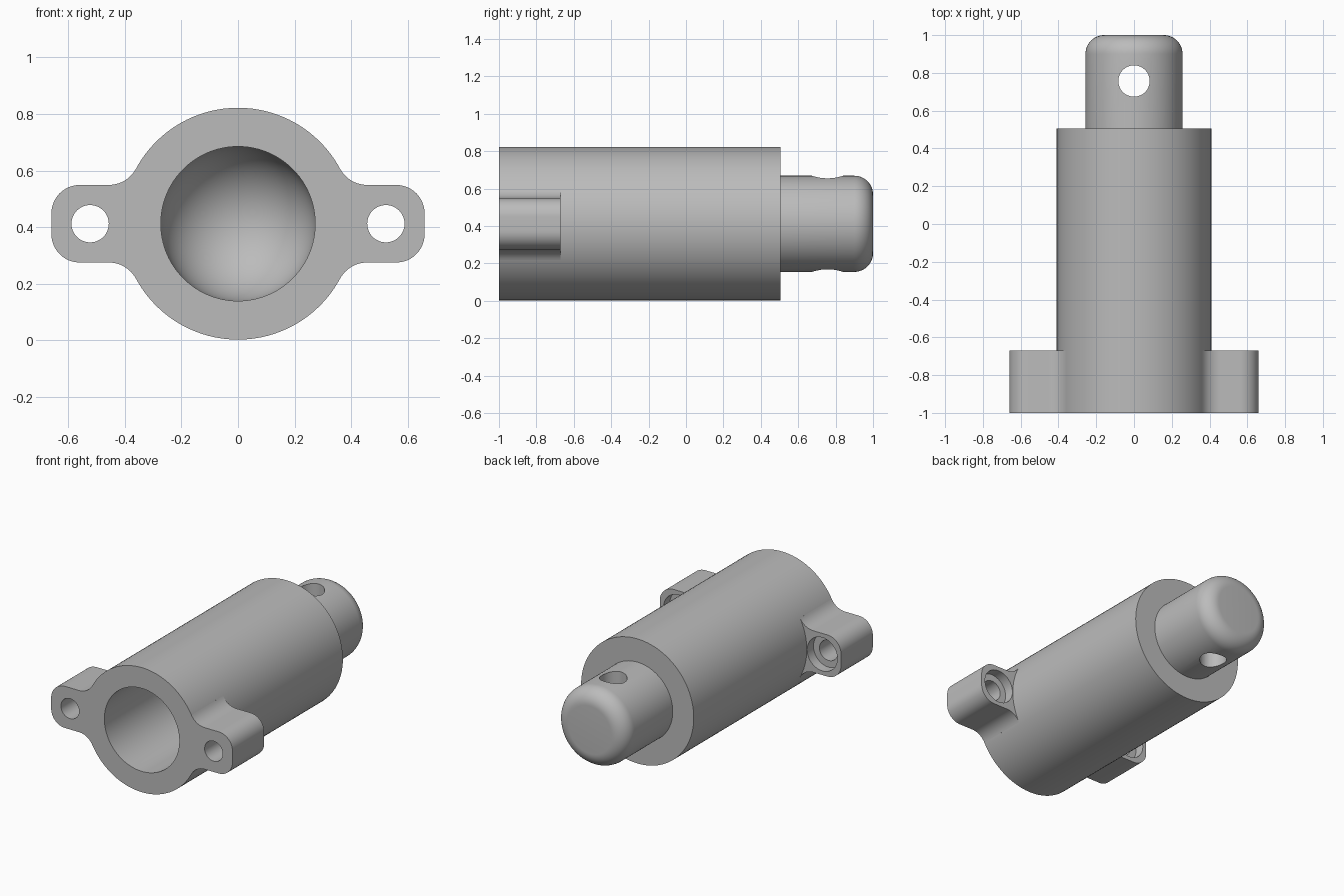
import bpy, bmesh
from math import sin, cos, pi, sqrt, radians
from mathutils import Vector, Matrix

old = bpy.data.objects.get("Cube")
if old:
    bpy.data.objects.remove(old, do_unlink=True)

AXIS_Z = 0.412      # height of the main axis
R_BODY, R_BORE, R_ROD = 0.41, 0.273, 0.257
EAR_X, EAR_H, EAR_END, EAR_BACK = 0.523, 0.137, 0.66, -0.67

grey = bpy.data.materials.new("plain grey")
grey.use_nodes = True
grey.diffuse_color = (0.5, 0.5, 0.5, 1)
grey.node_tree.nodes["Principled BSDF"].inputs["Base Color"].default_value = (0.5, 0.5, 0.5, 1)


def arc(cx, cy, r, a0, a1, n=12):
    """Points on an arc, angles in degrees."""
    angles = [radians(a0 + (a1 - a0) * i / n) for i in range(n + 1)]
    return [(cx + r * cos(a), cy + r * sin(a)) for a in angles]


def finish(name, bm):
    bmesh.ops.recalc_face_normals(bm, faces=bm.faces)
    mesh = bpy.data.meshes.new(name)
    bm.to_mesh(mesh)
    bm.free()
    mesh.materials.append(grey)
    obj = bpy.data.objects.new(name, mesh)
    bpy.context.collection.objects.link(obj)
    return obj


def lathe(name, profile, steps=96):
    """Revolve (radius, y) points about the main axis."""
    bm = bmesh.new()
    verts = [bm.verts.new((r, y, AXIS_Z)) for r, y in profile]
    edges = [bm.edges.new(pair) for pair in zip(verts, verts[1:])]
    bmesh.ops.spin(bm, geom=verts + edges, cent=(0, 0, AXIS_Z), axis=(0, 1, 0),
                   angle=2 * pi, steps=steps)
    bmesh.ops.remove_doubles(bm, verts=bm.verts, dist=1e-4)
    return finish(name, bm)


def ear(name, side):
    """Lug with rounded corners and fillets running into the barrel."""
    fillet, corner = 0.11, 0.1
    zc = EAR_H + fillet
    xc = sqrt((R_BODY + fillet) ** 2 - zc ** 2)
    touch = math_angle = Vector((-xc, -zc)).angle_signed(Vector((1, 0)))
    start = touch * 180 / pi % 360
    upper = [(0.33, 0.18)] + arc(xc, zc, fillet, start, 270)
    upper += arc(EAR_END - corner, EAR_H - corner, corner, 90, 0)
    outline = upper + [(x, -z) for x, z in reversed(upper)]
    bm = bmesh.new()
    face = bm.faces.new([bm.verts.new((side * x, -1, AXIS_Z + z)) for x, z in outline])
    new = bmesh.ops.extrude_face_region(bm, geom=[face])["geom"]
    moved = [v for v in new if isinstance(v, bmesh.types.BMVert)]
    bmesh.ops.translate(bm, verts=moved, vec=(0, EAR_BACK + 1, 0))
    return finish(name, bm)


def cylinder(name, radius, centre, length, along_y=True):
    bm = bmesh.new()
    turn = Matrix.Rotation(pi / 2, 4, 'X') if along_y else Matrix()
    bmesh.ops.create_cone(bm, cap_ends=True, segments=48, radius1=radius, radius2=radius,
                          depth=length, matrix=Matrix.Translation(centre) @ turn)
    obj = finish(name, bm)
    obj.hide_render = True
    return obj


def combine(target, other, operation):
    mod = target.modifiers.new(operation.lower(), 'BOOLEAN')
    mod.operation, mod.solver, mod.object = operation, 'EXACT', other
    bpy.context.view_layer.objects.active = target
    bpy.ops.object.modifier_apply(modifier=mod.name)
    bpy.data.objects.remove(other, do_unlink=True)


# Barrel with domed blind bore and rounded rod end
profile = [(0, 1)] + arc(R_ROD - 0.1, 0.9, 0.1, 90, 0)
profile += [(R_ROD, 0.505), (R_BODY, 0.505), (R_BODY, -1), (R_BORE, -1)]
profile += arc(0, 0.1, R_BORE, 0, 90, 24)
barrel = lathe("barrel_and_rod", profile)

# Mounting ears with counterbored screw holes
for side, label in ((1, "left"), (-1, "right")):
    combine(barrel, ear(label + "_ear", side), 'UNION')
    x = side * EAR_X
    combine(barrel, cylinder("screw_hole", 0.066, (x, -0.85, AXIS_Z), 0.5), 'DIFFERENCE')
    combine(barrel, cylinder("counterbore", 0.11, (x, EAR_BACK, AXIS_Z), 0.13), 'DIFFERENCE')

# Pin hole through the rod
combine(barrel, cylinder("pin_hole", 0.083, (0, 0.757, AXIS_Z), 1, False), 'DIFFERENCE')

bpy.ops.object.select_all(action='DESELECT')
barrel.select_set(True)
bpy.context.view_layer.objects.active = barrel
bpy.ops.object.shade_smooth_by_angle(angle=radians(30))
